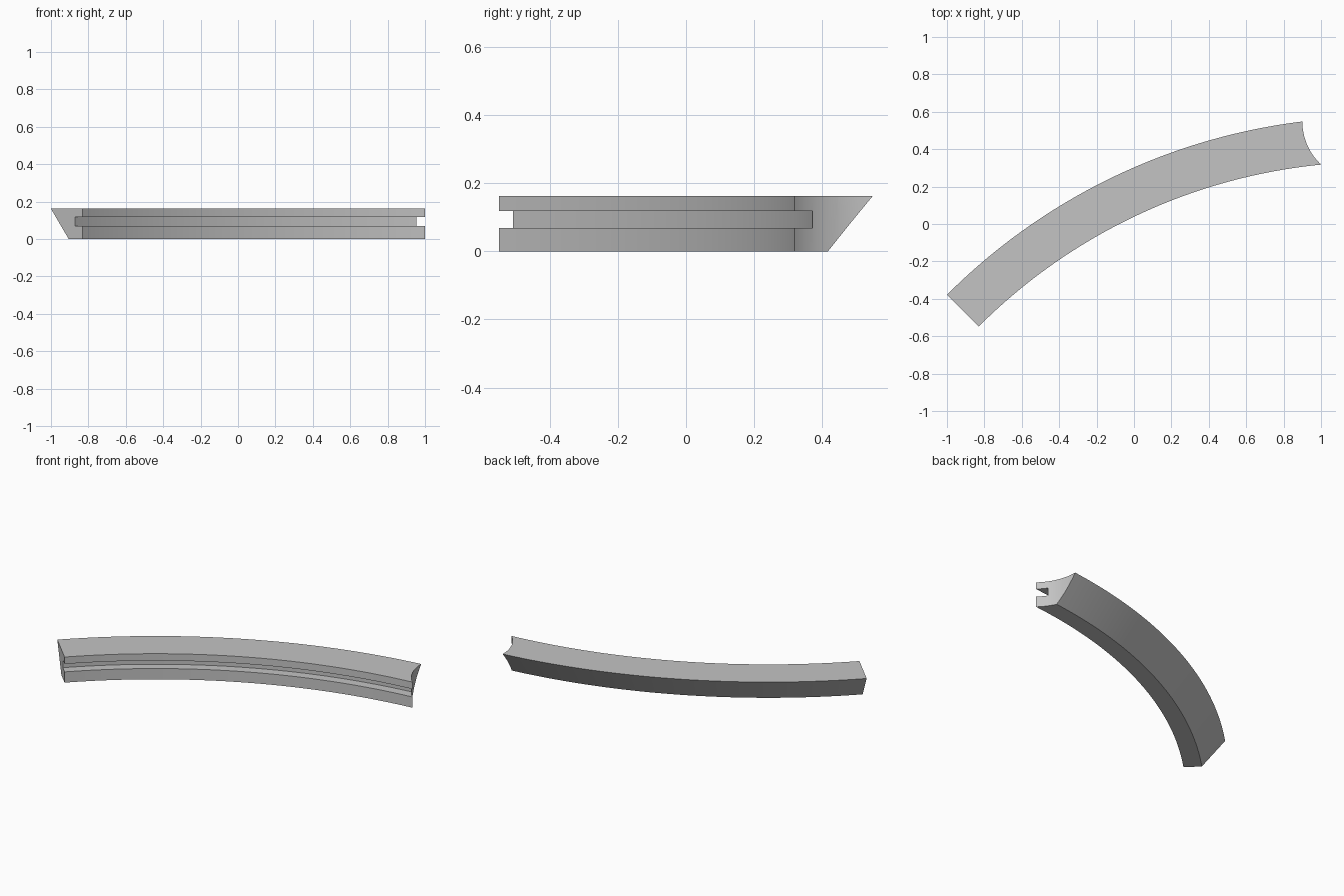
import bpy
import bmesh
from math import radians, sin, cos
from mathutils import Vector

cube = bpy.data.objects.get("Cube")
if cube:
    bpy.data.objects.remove(cube, do_unlink=True)

# Sweep of the strip around a vertical axis
CENTRE = Vector((1.295, -2.674, 0))
R_IN = 3.006
START, END, STEPS = radians(135), radians(95.25), 48

# Cross-section (distance outwards from the inner face, height):
# grooved inner face, undercut slanted outer face
PROFILE = [(0, 0), (0.106, 0), (0.24, 0.162), (0, 0.162),
           (0, 0.118), (0.058, 0.118), (0.058, 0.068), (0, 0.068)]


def new_object(name, bm):
    bmesh.ops.recalc_face_normals(bm, faces=bm.faces)
    mesh = bpy.data.meshes.new(name)
    bm.to_mesh(mesh)
    bm.free()
    obj = bpy.data.objects.new(name, mesh)
    bpy.context.collection.objects.link(obj)
    return obj


grey = bpy.data.materials.new("light_grey")
grey.use_nodes = True
colour = (0.55, 0.55, 0.55, 1)
grey.diffuse_color = colour
grey.node_tree.nodes["Principled BSDF"].inputs["Base Color"].default_value = colour

# Curved grooved strip, slightly overlong at the scooped end
bm = bmesh.new()
rings = []
for i in range(STEPS + 1):
    a = START + (END - START) * i / STEPS
    rings.append([bm.verts.new(CENTRE + Vector(((R_IN + d) * cos(a), (R_IN + d) * sin(a), z)))
                  for d, z in PROFILE])
n = len(PROFILE)
for r0, r1 in zip(rings, rings[1:]):
    for k in range(n):
        j = (k + 1) % n
        bm.faces.new((r0[k], r0[j], r1[j], r1[k]))
bm.faces.new(rings[0])
bm.faces.new(rings[-1])
strip = new_object("curved_strip", bm)
strip.data.materials.append(grey)

# Round cutter that scoops the right-hand end
bm = bmesh.new()
bmesh.ops.create_cone(bm, cap_ends=True, segments=96, radius1=0.3145, radius2=0.3145, depth=1)
bmesh.ops.translate(bm, verts=bm.verts, vec=(1.2145, 0.548, 0.08))
cutter = new_object("end_cutter", bm)
cutter.data.materials.append(grey)
cutter.hide_render = True

mod = strip.modifiers.new("scoop", 'BOOLEAN')
mod.operation = 'DIFFERENCE'
mod.solver = 'EXACT'
mod.object = cutter

bpy.ops.object.select_all(action='DESELECT')
strip.select_set(True)
bpy.context.view_layer.objects.active = strip
bpy.ops.object.modifier_apply(modifier=mod.name)
bpy.data.objects.remove(cutter, do_unlink=True)
bpy.ops.object.shade_smooth_by_angle(angle=radians(30))
